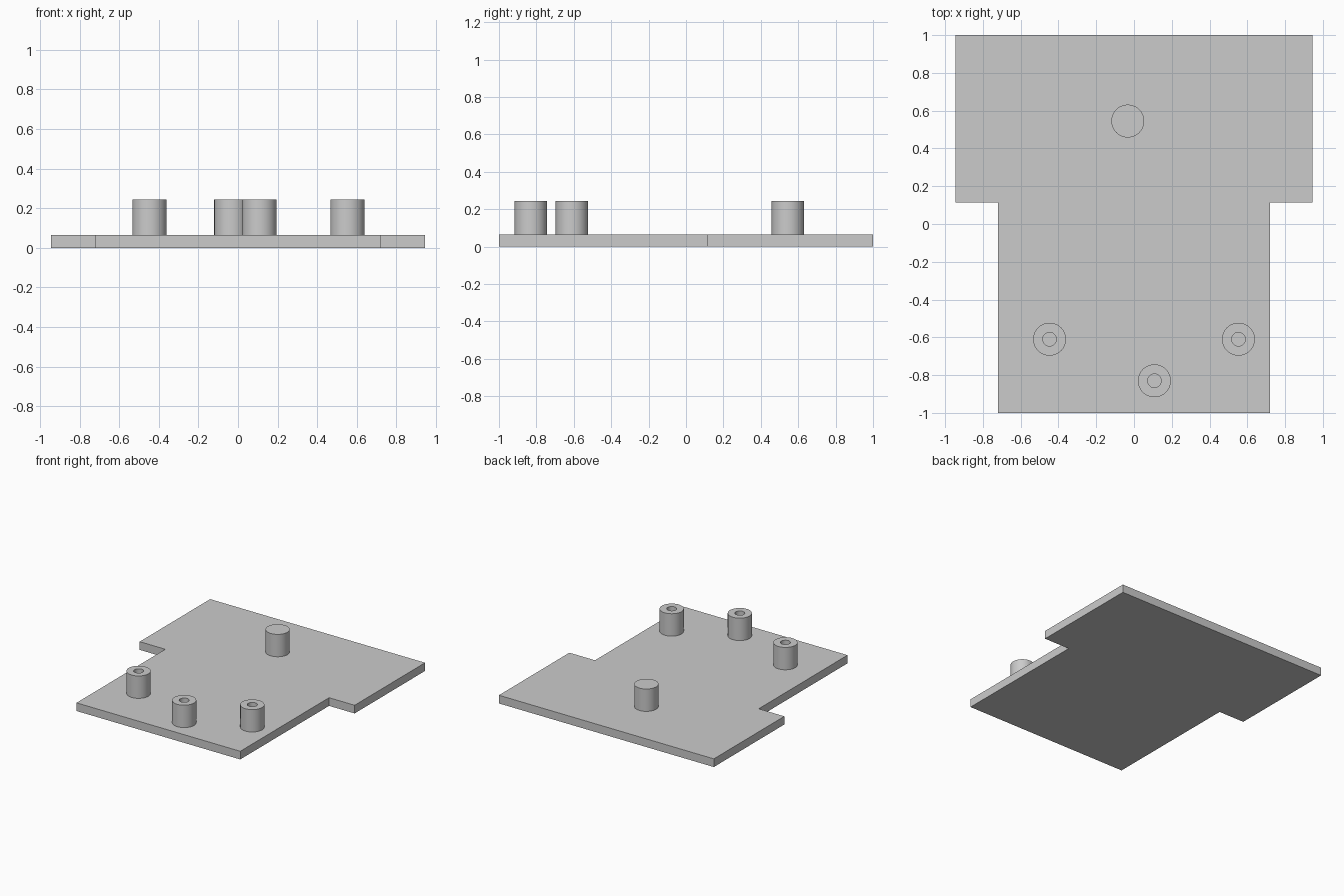
import bpy
import bmesh
from math import radians
from mathutils import Matrix, Vector

old = bpy.data.objects.get("Cube")
if old:
    bpy.data.objects.remove(old, do_unlink=True)

grey = bpy.data.materials.new("plain grey")
grey.use_nodes = True
colour = (0.6, 0.6, 0.6, 1)
grey.diffuse_color = colour
grey.node_tree.nodes["Principled BSDF"].inputs["Base Color"].default_value = colour

PLATE_TOP = 0.065
POST_TOP = 0.243
POST_RADIUS = 0.087
HOLE_RADIUS = 0.036


def make_object(name, bm):
    bmesh.ops.recalc_face_normals(bm, faces=bm.faces)
    mesh = bpy.data.meshes.new(name)
    bm.to_mesh(mesh)
    bm.free()
    mesh.materials.append(grey)
    obj = bpy.data.objects.new(name, mesh)
    bpy.context.collection.objects.link(obj)
    return obj


def make_post(name, x, y, hollow):
    """Turn a half profile around the post's axis."""
    profile = [(POST_RADIUS, PLATE_TOP), (POST_RADIUS, POST_TOP)]
    if hollow:
        profile += [(HOLE_RADIUS, POST_TOP), (HOLE_RADIUS, PLATE_TOP)]
    else:
        profile.append((0, POST_TOP))
    bm = bmesh.new()
    verts = [bm.verts.new((r, 0, z)) for r, z in profile]
    edges = [bm.edges.new(pair) for pair in zip(verts, verts[1:])]
    bmesh.ops.spin(bm, geom=verts + edges, cent=(0, 0, 0), axis=(0, 0, 1),
                   angle=radians(360), steps=64)
    bmesh.ops.remove_doubles(bm, verts=bm.verts, dist=0.0001)
    bmesh.ops.translate(bm, verts=bm.verts, vec=(x, y, 0))
    obj = make_object(name, bm)
    bpy.ops.object.select_all(action="DESELECT")
    obj.select_set(True)
    bpy.context.view_layer.objects.active = obj
    bpy.ops.object.shade_smooth_by_angle(angle=radians(30))


# Stepped base plate: half outline mirrored across x
half = [(0.72, -1), (0.72, 0.115), (0.945, 0.115), (0.945, 1)]
outline = half + [(-x, y) for x, y in reversed(half)]
bm = bmesh.new()
base = bm.faces.new([bm.verts.new((x, y, 0)) for x, y in outline])
raised = bmesh.ops.extrude_face_region(bm, geom=[base], use_keep_orig=True)
top = [v for v in raised["geom"] if isinstance(v, bmesh.types.BMVert)]
bmesh.ops.translate(bm, verts=top, vec=(0, 0, PLATE_TOP))
make_object("base_plate", bm)

# Solid rear post and three hollow front posts
make_post("rear_post", -0.033, 0.545, False)
make_post("right_hollow_post", -0.447, -0.61, True)
make_post("left_hollow_post", 0.553, -0.61, True)
make_post("front_hollow_post", 0.108, -0.83, True)
